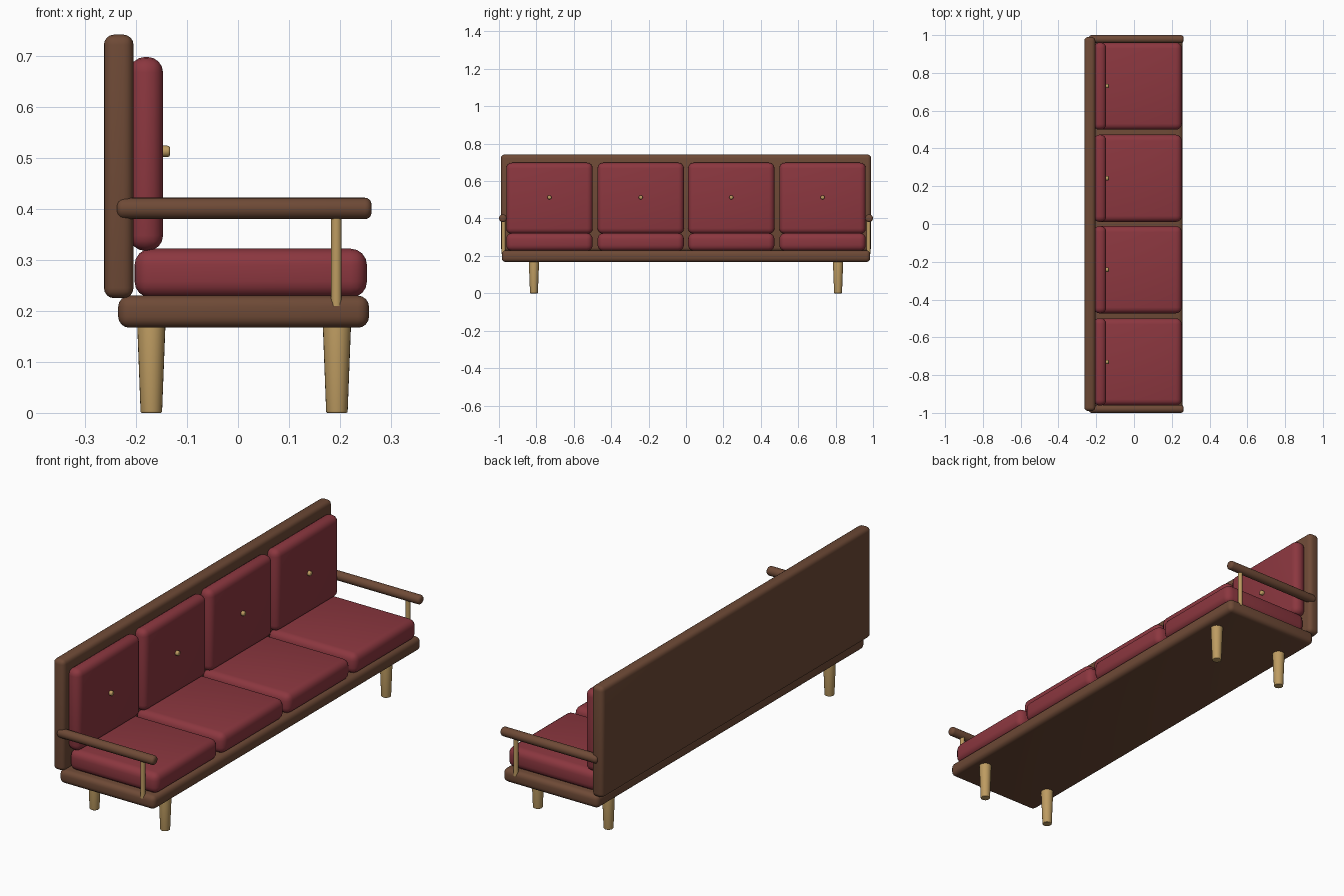
import bpy
import bmesh
import math
from mathutils import Matrix

if "Cube" in bpy.data.objects:
    bpy.data.objects.remove(bpy.data.objects["Cube"])


def material(name, color):
    mat = bpy.data.materials.new(name)
    mat.use_nodes = True
    mat.diffuse_color = color
    mat.node_tree.nodes["Principled BSDF"].inputs["Base Color"].default_value = color
    return mat


walnut = material("walnut brown", (0.156, 0.068, 0.037, 1))
fabric = material("red fabric", (0.26, 0.038, 0.05, 1))
oak = material("light oak", (0.51, 0.33, 0.12, 1))


def finish(name, bm, mat):
    mesh = bpy.data.meshes.new(name)
    bm.to_mesh(mesh)
    bm.free()
    obj = bpy.data.objects.new(name, mesh)
    bpy.context.collection.objects.link(obj)
    mesh.materials.append(mat)
    bpy.ops.object.select_all(action='DESELECT')
    obj.select_set(True)
    bpy.context.view_layer.objects.active = obj
    bpy.ops.object.shade_smooth_by_angle(angle=math.radians(40))
    return obj


def rounded_box(name, x, y, z, radius, mat):
    """Box between (min, max) pairs with rounded edges."""
    bm = bmesh.new()
    bmesh.ops.create_cube(bm, size=1)
    for v in bm.verts:
        v.co = [(a + b) / 2 + (b - a) * c for (a, b), c in zip((x, y, z), v.co)]
    bmesh.ops.bevel(bm, geom=bm.edges[:], offset=radius, segments=4,
                    profile=0.5, affect='EDGES')
    return finish(name, bm, mat)


def rod(name, start, length, r1, r2, mat, along_x=False, bevel=0.0):
    """Tapered cylinder rising from start, or running along x."""
    bm = bmesh.new()
    bmesh.ops.create_cone(bm, cap_ends=True, segments=24, radius1=r1,
                          radius2=r2, depth=length)
    if bevel:
        rims = [e for e in bm.edges if abs(e.verts[0].co.z - e.verts[1].co.z) < 1e-5]
        bmesh.ops.bevel(bm, geom=rims, offset=bevel, segments=4,
                        profile=0.5, affect='EDGES')
    bmesh.ops.translate(bm, verts=bm.verts, vec=(0, 0, length / 2))
    if along_x:
        bmesh.ops.rotate(bm, verts=bm.verts, matrix=Matrix.Rotation(math.pi / 2, 3, 'Y'))
    bmesh.ops.translate(bm, verts=bm.verts, vec=start)
    return finish(name, bm, mat)


# Wooden frame
rounded_box("seat_base", (-0.235, 0.257), (-0.985, 0.985), (0.167, 0.23), 0.022, walnut)
rounded_box("back_panel", (-0.263, -0.205), (-0.99, 0.99), (0.225, 0.742), 0.02, walnut)

# Four pairs of cushions with a button on each back cushion
for i, y in enumerate((-0.73, -0.242, 0.242, 0.73), 1):
    span = (y - 0.231, y + 0.231)
    rounded_box(f"seat_cushion_{i}", (-0.203, 0.253), span, (0.226, 0.322), 0.032, fabric)
    rounded_box(f"back_cushion_{i}", (-0.213, -0.147), span, (0.318, 0.698), 0.03, fabric)
    rod(f"button_{i}", (-0.152, y, 0.513), 0.019, 0.011, 0.011, oak,
        along_x=True, bevel=0.005)

# Arms, posts and legs on both sides
for side, s in (("left", 1), ("right", -1)):
    rod(f"{side}_armrest", (-0.238, s * 0.979, 0.401), 0.5, 0.021, 0.021, walnut,
        along_x=True, bevel=0.013)
    rod(f"{side}_arm_post", (0.193, s * 0.976, 0.21), 0.185, 0.0105, 0.0105, oak)
    for place, x in (("front", 0.194), ("back", -0.17)):
        rod(f"{side}_{place}_leg", (x, s * 0.813, 0), 0.18, 0.021, 0.028, oak, bevel=0.003)
